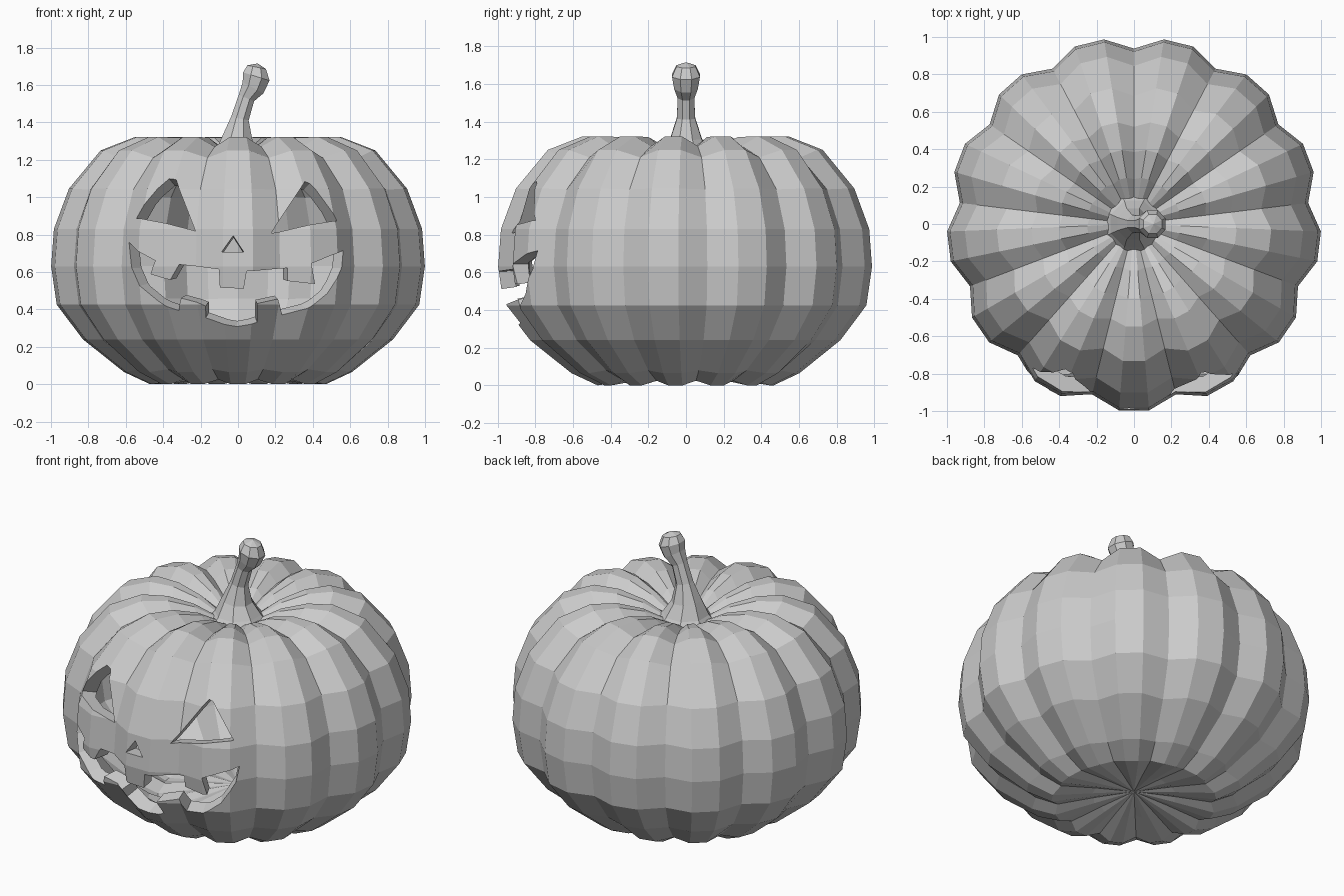
import bpy, bmesh
from math import sin, cos, pi, sqrt

if "Cube" in bpy.data.objects:
    bpy.data.objects.remove(bpy.data.objects["Cube"])

LOBES, SEG = 13, 39


def make(name, bm):
    bmesh.ops.recalc_face_normals(bm, faces=bm.faces)
    me = bpy.data.meshes.new(name)
    bm.to_mesh(me)
    bm.free()
    ob = bpy.data.objects.new(name, me)
    bpy.context.collection.objects.link(ob)
    return ob


def bridge(bm, a, b):
    n = len(a)
    for i in range(n):
        j = (i + 1) % n
        bm.faces.new((a[i], a[j], b[j], b[i]))


def fan(bm, ring, tip):
    for i in range(len(ring)):
        bm.faces.new((ring[i], ring[(i + 1) % len(ring)], tip))


# Ribbed body: crest radius, crest height, groove radius, groove height
profile = [
    (.24, .035, .23, .05), (.47, 0, .44, .025), (.61, .065, .565, .08),
    (.83, .24, .775, .24), (.97, .425, .91, .425), (1.0, .63, .938, .63),
    (.985, .83, .922, .83), (.905, 1.045, .845, 1.04), (.735, 1.25, .685, 1.21),
    (.55, 1.322, .52, 1.27), (.40, 1.318, .385, 1.265), (.25, 1.275, .24, 1.235),
    (.14, 1.215, .135, 1.2)]
bm = bmesh.new()
rings = []
for rc, zc, rg, zg in profile:
    ring = []
    for k in range(SEG):
        a = pi / 2 + k * 2 * pi / SEG
        r, z = (rg, zg) if k % 3 == 0 else (rc, zc)
        ring.append(bm.verts.new((r * cos(a), r * sin(a), z)))
    rings.append(ring)
for a, b in zip(rings, rings[1:]):
    bridge(bm, a, b)
fan(bm, rings[0], bm.verts.new((0, 0, .07)))
fan(bm, rings[-1], bm.verts.new((0, 0, 1.19)))
body = make("pumpkin_body", bm)

# Carved face outlines in the front view (x, z)
left_eye = [(-.54, .885), (-.36, 1.09), (-.325, 1.085), (-.235, .825)]
right_eye = [(.18, .81), (.35, 1.075), (.375, 1.065), (.52, .87)]
nose = [(-.085, .705), (-.025, .79), (.03, .705)]
mouth = [
    (-.59, .76), (-.52, .71), (-.43, .66), (-.455, .59), (-.355, .56),
    (-.315, .64), (-.10, .615), (-.095, .52), (.03, .515), (.045, .605),
    (.27, .62), (.27, .55), (.40, .54), (.38, .645), (.49, .69), (.56, .715),
    (.545, .62), (.465, .49), (.36, .41), (.24, .365), (.22, .45), (.10, .435),
    (.10, .335), (-.005, .315), (-.175, .35), (-.175, .415), (-.305, .46),
    (-.315, .395), (-.415, .45), (-.51, .53), (-.565, .62)]


def surface_y(x, z):
    # approximate depth of the skin at a point of the front view
    for (r0, z0, _, _), (r1, z1, _, _) in zip(profile[1:], profile[2:]):
        if z0 <= z <= z1:
            r = .97 * (r0 + (r1 - r0) * (z - z0) / (z1 - z0))
            return sqrt(r * r - x * x)


# Cutter: each outline is projected towards the middle of the body
bm = bmesh.new()
ZC = .65
for outline in (left_eye, right_eye, nose, mouth):
    caps = []
    for depth in (1.3, .45):
        caps.append([bm.verts.new((x * depth / surface_y(x, z), -depth,
                                   ZC + (z - ZC) * depth / surface_y(x, z)))
                     for x, z in outline])
    bridge(bm, *caps)
    bm.faces.new(caps[0])
    bm.faces.new(caps[1][::-1])
bmesh.ops.triangulate(bm, faces=[f for f in bm.faces if len(f.verts) > 4])
cutter = make("face_cutter", bm)
cutter.hide_render = True

# Hollow the body, then carve the face
shell = body.modifiers.new("shell", 'SOLIDIFY')
shell.thickness = .085
shell.offset = -1
carve = body.modifiers.new("carve", 'BOOLEAN')
carve.operation = 'DIFFERENCE'
carve.solver = 'EXACT'
carve.object = cutter
bpy.context.view_layer.objects.active = body
body.select_set(True)
for m in ("shell", "carve"):
    bpy.ops.object.modifier_apply(modifier=m)
bpy.data.objects.remove(cutter)

# Bent stem with a knob: centre x, centre z, radius, tilt
path = [
    (0, 1.18, .175, 0), (0, 1.23, .135, 0), (-.005, 1.31, .09, .1),
    (.01, 1.42, .052, .2), (.045, 1.53, .048, .4), (.08, 1.585, .068, .5),
    (.098, 1.645, .08, .3), (.1, 1.695, .055, .2)]
bm = bmesh.new()
rings = []
for cx, cz, r, t in path:
    ring = []
    for k in range(8):
        a = (k + .5) * pi / 4
        u = r * cos(a)
        ring.append(bm.verts.new((cx + u * cos(t), r * sin(a), cz - u * sin(t))))
    rings.append(ring)
for a, b in zip(rings, rings[1:]):
    bridge(bm, a, b)
bm.faces.new(rings[0][::-1])
fan(bm, rings[-1], bm.verts.new((.105, 0, 1.715)))
make("stem", bm)
